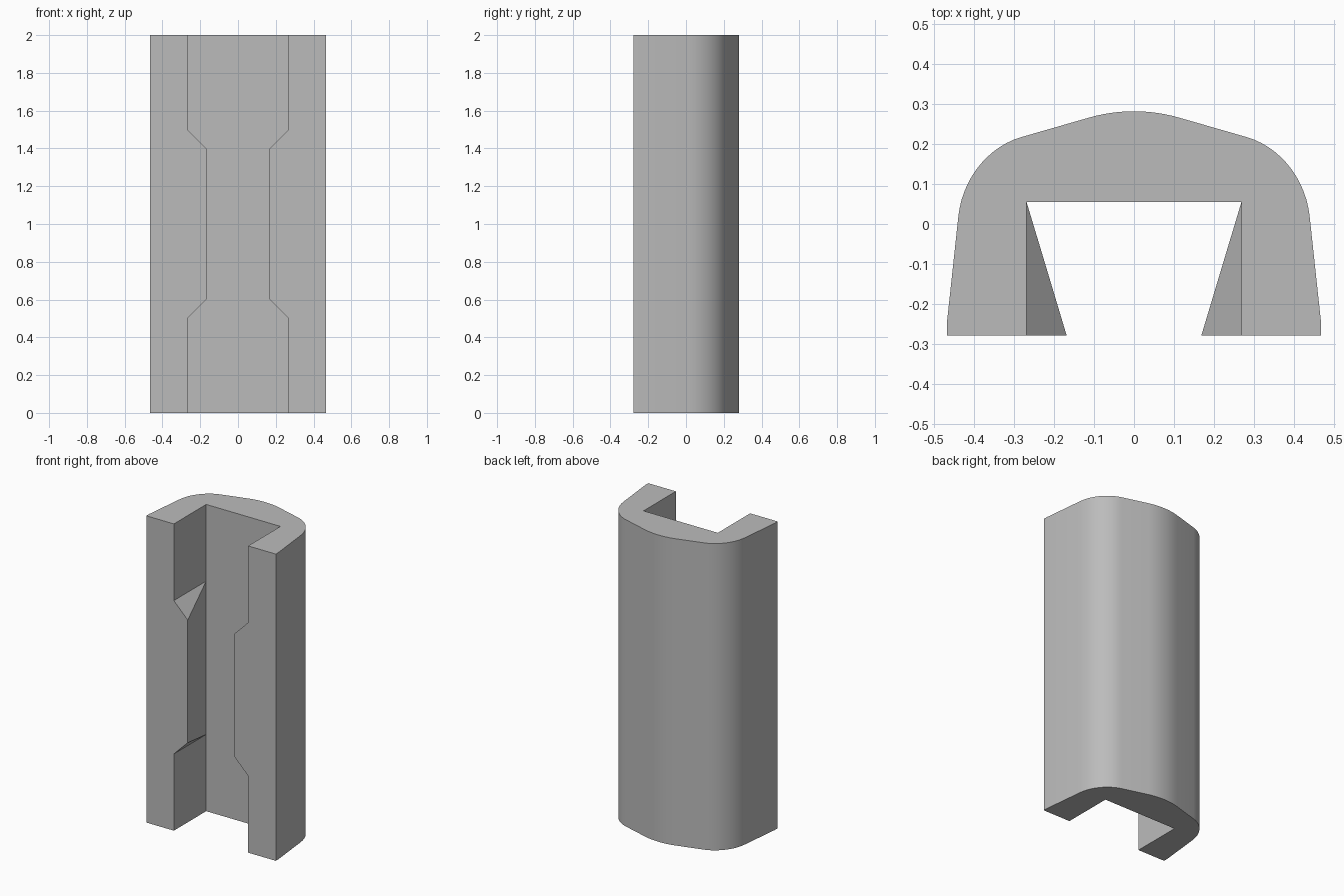
import bpy
import bmesh
import math
from mathutils import Vector
from mathutils.geometry import interpolate_bezier

cube = bpy.data.objects.get("Cube")
if cube:
    bpy.data.objects.remove(cube, do_unlink=True)

FRONT, BACK = -0.278, 0.055       # depth of the channel
INNER, LIP = 0.268, 0.168         # half width of the channel, and at the lips
LEVELS = [0, 0.5, 0.6, 1.4, 1.5, 2]
LIP_LEVELS = (2, 3)               # levels where the lips stick out


def curve(points, steps):
    return interpolate_bezier(*[Vector(p) for p in points], steps)


# Left half of the cross-section: channel corner, lip, flank, shoulder, ridge
half = [Vector((INNER, BACK)), Vector((INNER, FRONT)),
        Vector((0.467, FRONT)), Vector((0.467, -0.25))]
half += curve([(0.438, 0.02), (0.428, 0.112), (0.365, 0.193), (0.28, 0.217)], 14)
half += curve([(0.11, 0.266), (0.07, 0.277), (0.035, 0.281), (0, 0.281)], 8)
right = [Vector((-p.x, p.y)) for p in reversed(half[:-1])]
profile = half + right
count = len(profile)
lip_front = (1, count - 2)

# Stack the cross-section, pulling the lips inward over the middle
bm = bmesh.new()
rings = []
for level, z in enumerate(LEVELS):
    ring = []
    for i, p in enumerate(profile):
        x = p.x
        if i in lip_front and level in LIP_LEVELS:
            x = math.copysign(LIP, x)
        ring.append(bm.verts.new((x, p.y, z)))
    rings.append(ring)

for level in range(len(LEVELS) - 1):
    low, high = rings[level], rings[level + 1]
    for i in range(count):
        j = (i + 1) % count
        quad = [low[i], low[j], high[j], high[i]]
        if i in (0, count - 2) and level in (1, 3):
            # Split the wall so that each lip ends in a flat triangular ramp
            corner, front = (0, 1) if i == 0 else (1, 0)
            lows, highs = (low[i], low[j]), (high[i], high[j])
            if level == 1:
                a, b = lows[corner], highs[front]
                others = (lows[front], highs[corner])
            else:
                a, b = highs[corner], lows[front]
                others = (highs[front], lows[corner])
            for c in others:
                bm.faces.new((a, b, c))
        else:
            bm.faces.new(quad)

# End caps
bm.faces.new(list(reversed(rings[0])))
bm.faces.new(rings[-1])
bmesh.ops.recalc_face_normals(bm, faces=bm.faces)
bmesh.ops.dissolve_limit(bm, angle_limit=math.radians(0.2),
                         verts=bm.verts, edges=bm.edges)

mesh = bpy.data.meshes.new("channel_clip")
bm.to_mesh(mesh)
bm.free()
clip = bpy.data.objects.new("channel_clip", mesh)
bpy.context.collection.objects.link(clip)

# Plain grey finish
grey = bpy.data.materials.new("plain_grey")
grey.use_nodes = True
colour = (0.5, 0.5, 0.5, 1)
grey.diffuse_color = colour
grey.node_tree.nodes["Principled BSDF"].inputs["Base Color"].default_value = colour
mesh.materials.append(grey)

bpy.ops.object.select_all(action="DESELECT")
clip.select_set(True)
bpy.context.view_layer.objects.active = clip
bpy.ops.object.shade_smooth_by_angle(angle=math.radians(25))
